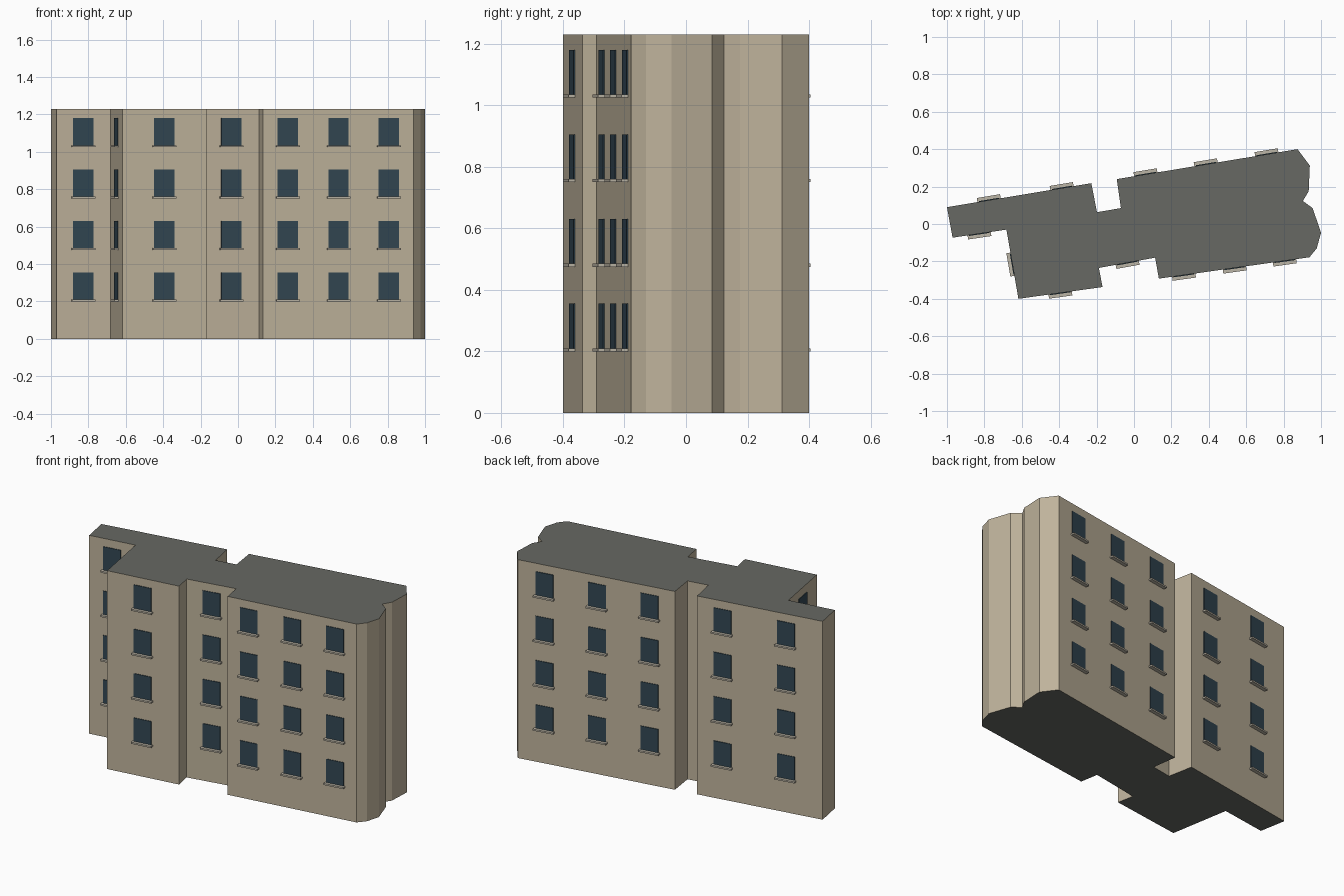
import bpy, bmesh, math
from mathutils import Matrix, Vector

if "Cube" in bpy.data.objects:
    bpy.data.objects.remove(bpy.data.objects["Cube"])

HEIGHT = 1.23
FLOORS = [0.2825 + 0.275 * i for i in range(4)]   # window centre heights
WIN_W, WIN_H = 0.11, 0.145

# Footprint, counter-clockwise from the front left corner
PLAN = [(-0.97, -0.073), (-0.682, -0.03), (-0.618, -0.40), (-0.168, -0.337),
        (-0.188, -0.235), (0.113, -0.18), (0.133, -0.292), (0.938, -0.178),
        (0.977, -0.13), (1.0, -0.047), (0.955, 0.085), (0.903, 0.123),
        (0.934, 0.175), (0.94, 0.312), (0.874, 0.40), (-0.092, 0.24),
        (-0.07, 0.085), (-0.198, 0.063), (-0.228, 0.218), (-1.0, 0.09)]

# Wall index -> x positions of its window columns
COLUMNS = {0: [-0.828], 1: [-0.65], 2: [-0.395], 4: [-0.036],
           6: [0.266, 0.537, 0.805],
           14: [0.71, 0.385, 0.063], 18: [-0.385, -0.775]}


def material(name, rgb):
    m = bpy.data.materials.new(name)
    m.diffuse_color = (*rgb, 1)
    m.use_nodes = True
    m.node_tree.nodes["Principled BSDF"].inputs["Base Color"].default_value = m.diffuse_color
    return m


def finish(name, bm, *mats):
    me = bpy.data.meshes.new(name)
    bm.to_mesh(me)
    bm.free()
    for m in mats:
        me.materials.append(m)
    ob = bpy.data.objects.new(name, me)
    bpy.context.collection.objects.link(ob)


def wall_boxes(name, mat, width, height, z_offset, inner, outer):
    """A box at every window position, from inner to outer along the wall normal."""
    bm = bmesh.new()
    for i, xs in COLUMNS.items():
        a, b = Vector(PLAN[i]), Vector(PLAN[(i + 1) % len(PLAN)])
        d = b - a
        turn = Matrix.Rotation(math.atan2(d.y, d.x), 4, 'Z')
        for x in xs:
            p = a + d * ((x - a.x) / d.x)
            for z in FLOORS:
                m = (Matrix.Translation((p.x, p.y, z + z_offset)) @ turn
                     @ Matrix.Translation((0, -(inner + outer) / 2, 0))
                     @ Matrix.Diagonal((width, outer - inner, height, 1)))
                bmesh.ops.create_cube(bm, size=1, matrix=m)
    finish(name, bm, mat)


wall_mat = material("wall_tan", (0.52, 0.45, 0.33))
roof_mat = material("roof_grey", (0.135, 0.14, 0.125))
glass_mat = material("window_blue", (0.032, 0.062, 0.085))
sill_mat = material("sill_stone", (0.5, 0.46, 0.38))

# Building body: extruded footprint, grey on roof and underside
bm = bmesh.new()
base = bm.faces.new([bm.verts.new((x, y, 0)) for x, y in PLAN])
top = bmesh.ops.extrude_face_region(bm, geom=[base], use_keep_orig=True)["geom"]
bmesh.ops.translate(bm, vec=(0, 0, HEIGHT),
                    verts=[v for v in top if isinstance(v, bmesh.types.BMVert)])
bmesh.ops.recalc_face_normals(bm, faces=bm.faces)
for f in bm.faces:
    f.material_index = 1 if abs(f.normal.z) > 0.5 else 0
finish("building_body", bm, wall_mat, roof_mat)

# Window panes and the sills below them
wall_boxes("windows", glass_mat, WIN_W, WIN_H, 0, -0.005, 0.004)
wall_boxes("window_sills", sill_mat, 0.126, 0.01, -WIN_H / 2 - 0.005, -0.002, 0.022)
